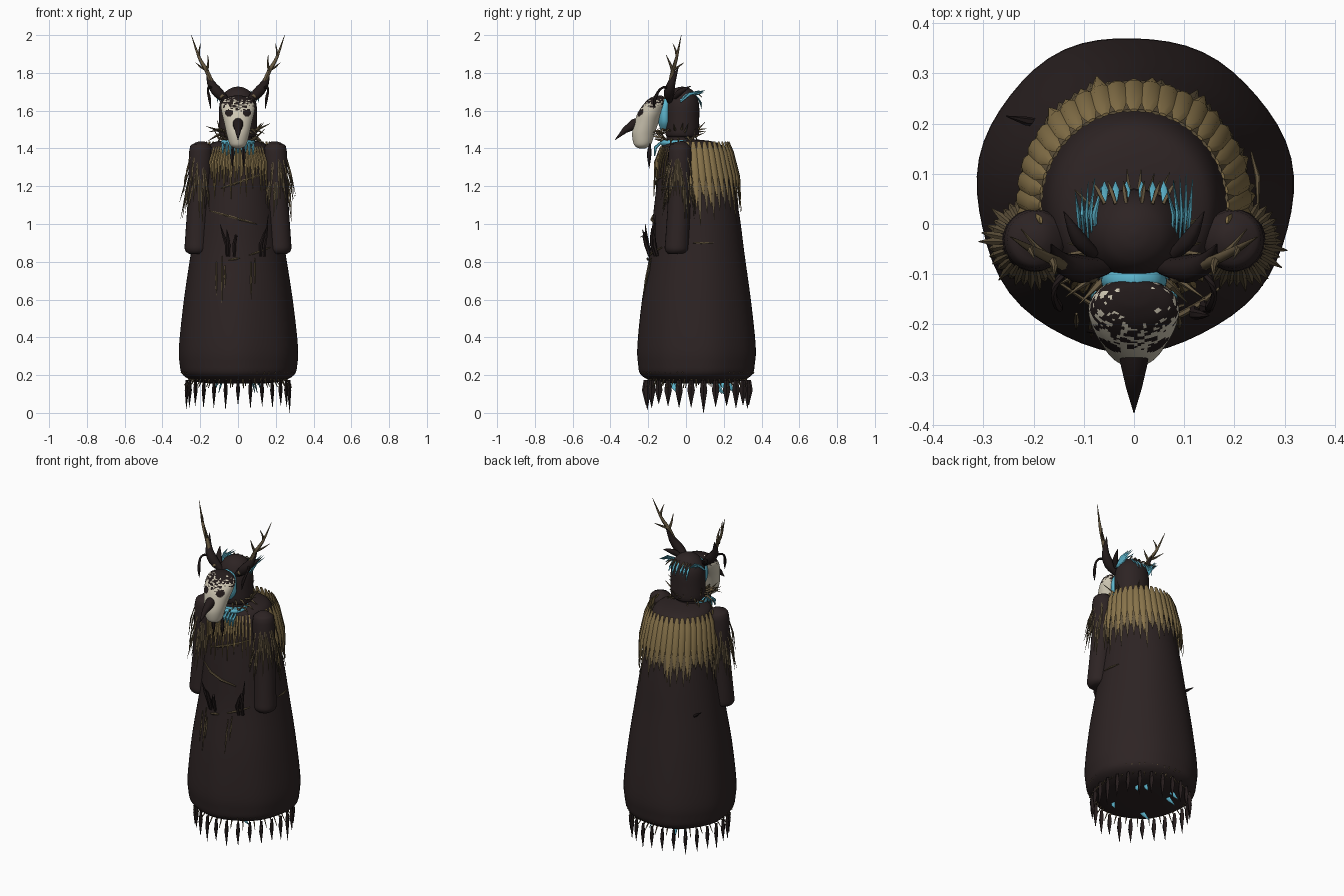
import bpy, bmesh, math, random
from mathutils import Vector, noise

random.seed(4)
R = random.uniform
if "Cube" in bpy.data.objects:
    bpy.data.objects.remove(bpy.data.objects["Cube"])


def material(name, r, g, b):
    m = bpy.data.materials.new(name)
    m.use_nodes = True
    m.diffuse_color = (r, g, b, 1)
    m.node_tree.nodes["Principled BSDF"].inputs["Base Color"].default_value = (r, g, b, 1)
    return m


CLOTH = material("dark cloth", .026, .017, .017)
HORN = material("black horn", .017, .011, .011)
BONE = material("pale bone", .62, .57, .45)
STRAW = material("straw gold", .25, .175, .07)
WOOD = material("antler brown", .13, .095, .05)
BLUE = material("bright blue", .11, .47, .62)


def finish(name, bm, *mats):
    bmesh.ops.recalc_face_normals(bm, faces=bm.faces)
    me = bpy.data.meshes.new(name)
    bm.to_mesh(me)
    bm.free()
    for m in mats:
        me.materials.append(m)
    for p in me.polygons:
        p.use_smooth = True
    me.set_sharp_from_angle(angle=math.radians(45))
    ob = bpy.data.objects.new(name, me)
    bpy.context.scene.collection.objects.link(ob)
    return ob


def loft(bm, rings):
    rows = [[bm.verts.new(p) for p in ring] for ring in rings]
    n = len(rows[0])
    for a, b in zip(rows, rows[1:]):
        for i in range(n):
            bm.faces.new((a[i], a[(i + 1) % n], b[(i + 1) % n], b[i]))
    bm.faces.new(rows[0])
    bm.faces.new(rows[-1])


def tube(bm, pts, radii, sides=6, flat=1, side=(0, 1, 0)):
    """Tapered tube along a path; flat squashes it across the side direction."""
    pts = [Vector(p) for p in pts]
    rings = []
    for i, (p, r) in enumerate(zip(pts, radii)):
        t = (pts[min(i + 1, len(pts) - 1)] - pts[max(i - 1, 0)]).normalized()
        u = Vector(side) - t * t.dot(Vector(side))
        u = u.normalized() if u.length > .05 else t.orthogonal().normalized()
        v = t.cross(u) * flat
        rings.append([p + r * (u * math.cos(a) + v * math.sin(a))
                      for a in (math.tau * k / sides for k in range(sides))])
    loft(bm, rings)


def smooth_rows(rows, steps):
    """Catmull-Rom interpolation between section rows."""
    out = []
    for i in range(len(rows) - 1):
        quad = [rows[max(0, min(len(rows) - 1, i + k))] for k in (-1, 0, 1, 2)]
        for s in range(steps):
            t = s / steps
            out.append([b + .5 * t * (c - a + t * (2 * a - 5 * b + 4 * c - d + t * (3 * (b - c) + d - a)))
                        for a, b, c, d in zip(*quad)])
    return out + [list(rows[-1])]


def body(name, sections, mats, sides=40, steps=4, wave=0, rule=None):
    """Stack of ellipses given as (z, centre y, half width, half depth)."""
    bm = bmesh.new()
    rings = []
    for z, cy, rx, ry in smooth_rows(sections, steps):
        ring = []
        for k in range(sides):
            a = math.tau * k / sides
            w = 1 + wave * max(0, 1.2 - z) * (math.sin(3 * a + 1) + .8 * math.sin(7 * a))
            ring.append((rx * w * math.cos(a), cy + ry * w * math.sin(a), z))
        rings.append(ring)
    loft(bm, rings)
    if rule:
        for f in bm.faces:
            f.material_index = rule(f.calc_center_median())
    return finish(name, bm, *mats)


# Robe
ROBE = [(.155, .06, .12, .12), (.165, .06, .22, .22), (.2, .06, .293, .293), (.26, .06, .311, .309),
        (.36, .06, .314, .313), (.6, .058, .288, .288), (.85, .06, .25, .25), (1.05, .055, .22, .228),
        (1.3, .045, .185, .19), (1.4, .035, .165, .17), (1.435, .03, .12, .12), (1.448, .03, .02, .02)]
body("robe", ROBE, [CLOTH], sides=56, wave=.012)


def robe_size(z):
    for a, b in zip(ROBE, ROBE[1:]):
        if z <= b[0]:
            t = (z - a[0]) / (b[0] - a[0])
            return [p + t * (q - p) for p, q in zip(a[1:], b[1:])]
    return ROBE[-1][1:]


def around(a, z, off=0):
    cy, rx, ry = robe_size(z)
    return Vector(((rx + off) * math.cos(a), cy + (ry + off) * math.sin(a), z))


def front(x, z, off=.008):
    cy, rx, ry = robe_size(z)
    return Vector((x, cy - ry * math.sqrt(max(0, 1 - (x / rx) ** 2)) - off, z))


# Sleeves with straw fringe
sleeves, fringe = bmesh.new(), bmesh.new()
for s in (1, -1):
    path = [(.195, -.03, 1.437, .015), (.195, -.03, 1.422, .042), (.197, -.032, 1.38, .062), (.205, -.035, 1.15, .06),
            (.217, -.046, .92, .063), (.219, -.05, .862, .062), (.219, -.05, .843, .04)]
    rows = smooth_rows(path, 3)
    tube(sleeves, [(s * r[0], r[1], r[2]) for r in rows], [r[3] for r in rows], sides=24)
    for k in range(24):
        a = math.radians(-130 + 10 * k)
        z, drop = R(1.2, 1.36), R(.14, .24)
        d = Vector((s * math.cos(a), math.sin(a), 0))
        c = Vector((s * .205, -.035, z))
        low = Vector((0, 0, -drop))
        tube(fringe, [c + d * .055, c + d * .076 + low * .4, c + d * R(.085, .105) + low],
             [.004, .008, .001], 4, .5, d.cross(Vector((0, 0, 1))))
finish("sleeves", sleeves, CLOTH)
finish("sleeve_fringe", fringe, WOOD)

# Feather mantle: broad at the back, thin strands on the chest
mantle, under, strands = bmesh.new(), bmesh.new(), bmesh.new()
for k in range(23):
    a = math.radians(-8 + 196 * k / 22)
    side = Vector((-math.sin(a), math.cos(a), 0))
    end = R(1.06, 1.16)
    top = around(a, 1.4, .022) + Vector((0, 0, .035))
    tube(mantle, [top, around(a, 1.38, .036), around(a, 1.25, .036), around(a, end, .026)],
         [.008, .019, .018, .002], 6, .4, side)
    b = a + .07
    tube(under, [around(b, 1.39, .018), around(b, 1.18, .025), around(b, end - R(.02, .1), .014)],
         [.012, .014, .001], 4, .3, side)
for k in range(21):
    x = -.145 + .29 * k / 20
    z = R(1.13, 1.25)
    tube(strands, [front(x * .85, 1.41, .012), front(x, 1.33, .022), front(x + R(-.01, .01), z, .012)],
         [.006, .009, .001], 4, .5, (1, 0, 0))
finish("mantle_feathers", mantle, STRAW)
finish("mantle_under_feathers", under, WOOD)
finish("chest_strands", strands, STRAW)

# Twigs and hanging cords on the robe front
twigs, cords, claws = bmesh.new(), bmesh.new(), bmesh.new()
for x0, z0, x1, z1 in ((-.09, 1.19, .15, 1.27), (-.15, 1.07, .1, 1.0), (.06, .835, .17, .875), (-.05, .81, .01, .82)):
    tube(twigs, [front(x0 + (x1 - x0) * t, z0 + (z1 - z0) * t) for t in (0, .33, .66, 1)], [.003, .007, .007, .003])
tube(twigs, [around(math.radians(a), .9, .006) for a in (-5, 8, 20)], [.003, .006, .002])
for x, top, low in ((-.115, .8, .62), (-.085, .83, .58), (-.07, .78, .66), (.07, .8, .6), (.09, .82, .68)):
    tube(cords, [front(x, top), front(x, (top + low) / 2), front(x, low)], [.003, .006, .001], 4)
for x, tip, z in ((-.06, -.095, 1.0), (-.05, -.06, .97), (-.02, 0, .93), (.12, .15, .98), (.14, .16, 1.05)):
    tube(claws, [front(x, .83, 0), front(x, .89, .025), front((x + tip) / 2, .94, .042), front(tip, z, .06)],
         [.008, .011, .008, .001])
tube(claws, [(-.17, .2, .84), (-.215, .205, .87), (-.255, .215, .9)], [.006, .009, .001])
finish("robe_twigs", twigs, WOOD)
finish("robe_cords", cords, WOOD)
finish("robe_claws", claws, HORN)

# Hem: leather points, ties and blue plumes
points, ties, plumes = bmesh.new(), bmesh.new(), bmesh.new()
for k in range(26):
    a = math.tau * (k + .5) / 26
    p = around(a, .2, -.02)
    tip = R(.015, .05) if k else 0
    tube(points, [(p.x, p.y, .175), (p.x, p.y, .12), (p.x * 1.01, p.y, tip)], [.011, .02, .001], 4, .55)
    for b in (a, a + .1):
        tube(ties, [around(b, .215, .004), around(b, .18, .006), around(b, .2, -.008) - Vector((0, 0, R(.05, .07)))],
             [.003, .005, .002], 4)
for x, y in ((.1, .13), (.07, .17), (-.1, .14), (-.08, .2), (-.1, -.08), (.08, -.1)):
    tube(plumes, [(x, y, .175), (x * 1.15, y + .03, .145), (x * 1.3, y + .06, .1)], [.005, .014, .001], 6, .4)
finish("hem_points", points, HORN)
finish("hem_ties", ties, WOOD)
finish("hem_plumes", plumes, BLUE)

# Head: neck, hood, blue wrap
body("neck", [(1.38, -.03, .085, .085), (1.44, -.03, .075, .075), (1.5, -.03, .07, .07)], [CLOTH], 24)
body("hood", [(1.46, -.02, .075, .07), (1.472, -.02, .098, .088), (1.55, -.02, .1, .09), (1.64, -.02, .097, .088),
              (1.695, -.02, .07, .066), (1.72, -.02, .035, .035), (1.727, -.02, .005, .005)], [CLOTH])
body("face_wrap", [(1.5, -.11, .03, .025), (1.54, -.112, .06, .035), (1.6, -.113, .065, .038),
                   (1.65, -.11, .05, .034), (1.672, -.11, .01, .01)], [BLUE], 24)
body("choker", [(1.415, -.05, .085, .082), (1.43, -.05, .092, .09), (1.445, -.05, .085, .082)], [BLUE], 32)

drops, spikes, crest = bmesh.new(), bmesh.new(), bmesh.new()
for k in range(9):
    x = -.08 + .02 * k
    tube(drops, [(x, -.135, 1.43), (x, -.162, 1.405), (x, -.166, R(1.355, 1.38))], [.006, .009, .003])
for k in range(34):
    a = math.radians(-75 + 330 * k / 33)
    d = Vector((math.cos(a), math.sin(a), 0))
    z = R(1.44, 1.5)
    c = Vector((0, -.05, z))
    tube(spikes, [c + d * .08, c + d * .105 + Vector((0, 0, .005)), c + d * R(.12, .175) + Vector((0, 0, R(-.05, .06)))],
         [.005, .007, .001], 4)
# Blue and straw plumes on the hood
for s in (1, -1):
    for k in range(5):
        x = .075 + .008 * k
        tube(crest, [(s * x, -.03, 1.665 - .005 * k), (s * (x + .004), .02, 1.69), (s * (x - .01 + .005 * k), R(.06, .105), R(1.68, 1.71))],
             [.004, .009, .001], 5, .5)
    for k in range(3):
        x = s * (.015 + .022 * k)
        tube(crest, [(x, .045, 1.69), (x, .068, 1.66), (x, .085, R(1.6, 1.64))], [.004, .008, .001], 5, .5, (1, 0, 0))
        tube(spikes, [(x, .04, 1.695), (x * 1.2, .065, 1.69), (x * 1.4, .085, 1.67)], [.004, .005, .001], 4)
finish("choker_drops", drops, BLUE)
finish("neck_spikes", spikes, WOOD)
finish("hood_plumes", crest, BLUE)


# Mask: eye sockets and mottled brow
def mask_rule(c):
    eye = ((abs(c.x) - .048) / .021) ** 2 + ((c.z - 1.588) / .019) ** 2 < 1 and c.y < -.18
    brow = c.z - .25 * abs(c.x)
    speck = noise.noise(Vector((c.x * 75, c.y * 75, c.z * 110))) + (brow - 1.622) * 11 > 0
    return 1 if eye or (speck and brow > 1.59) else 0


body("mask", [(1.4, -.232, .015, .015), (1.41, -.232, .035, .035), (1.43, -.23, .048, .049), (1.48, -.225, .061, .06),
              (1.54, -.208, .074, .064), (1.59, -.187, .086, .068), (1.63, -.168, .09, .06), (1.66, -.155, .075, .045),
              (1.676, -.145, .04, .025), (1.68, -.142, .01, .008)], [BONE, HORN], sides=80, steps=9, rule=mask_rule)

beak = bmesh.new()
tube(beak, [(0, -.235, 1.54), (0, -.275, 1.528), (0, -.325, 1.495), (0, -.376, 1.445)], [.03, .028, .016, .001], 14)
finish("beak", beak, HORN)

# Horned ears, antlers, dangles
ears, antlers, dangles = bmesh.new(), bmesh.new(), bmesh.new()
for s in (1, -1):
    def branch(bm, rows, sides=8):
        rows = smooth_rows(rows, 3)
        tube(bm, [(s * r[0], r[1], r[2]) for r in rows], [r[3] for r in rows], sides)
    branch(ears, [(.055, -.085, 1.65, .016), (.105, -.09, 1.695, .028), (.145, -.075, 1.75, .02), (.165, -.04, 1.83, .001)])
    branch(ears, [(.08, -.06, 1.67, .012), (.11, -.03, 1.7, .016), (.14, .025, 1.73, .001)])
    branch(antlers, [(.08, -.105, 1.67, .014), (.13, -.085, 1.73, .013), (.165, -.07, 1.81, .011), (.205, -.05, 1.88, .008), (.247, -.025, 2.0, .001)])
    for tip in (((.165, -.07, 1.81, .009), (.158, -.085, 1.85, .006), (.16, -.105, 1.895, .001)),
                ((.168, -.068, 1.815, .008), (.195, -.045, 1.83, .006), (.225, -.01, 1.855, .001)),
                ((.208, -.048, 1.885, .007), (.205, -.055, 1.92, .005), (.198, -.07, 1.955, .001))):
        branch(antlers, tip, 6)
    branch(dangles, [(.12, -.08, 1.71, .006), (.15, -.11, 1.725, .007), (.16, -.14, 1.71, .006), (.15, -.165, 1.66, .009), (.145, -.17, 1.61, .001)], 6)
    branch(dangles, [(.025, -.19, 1.425, .003), (.03, -.195, 1.37, .012), (.03, -.195, 1.295, .001)], 6)
finish("ears", ears, HORN)
finish("antlers", antlers, WOOD)
finish("dangles", dangles, HORN)
